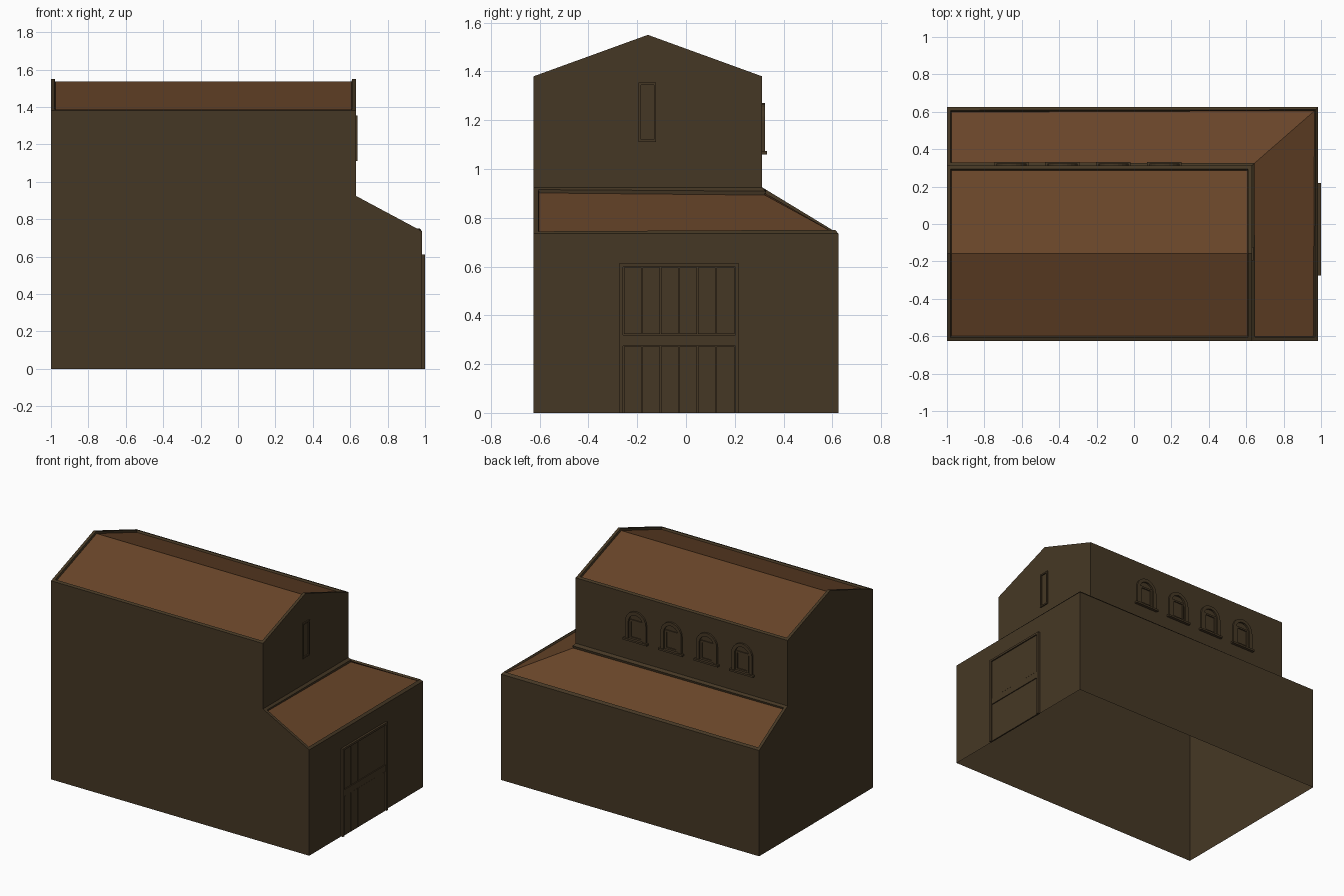
import bpy, bmesh, math

if "Cube" in bpy.data.objects:
    bpy.data.objects.remove(bpy.data.objects["Cube"])


def material(name, rgb):
    m = bpy.data.materials.new(name)
    m.diffuse_color = (*rgb, 1)
    m.use_nodes = True
    m.node_tree.nodes["Principled BSDF"].inputs["Base Color"].default_value = m.diffuse_color
    return m


WALL = material("brown_wall", (0.060, 0.039, 0.018))
ROOF = material("rust_roof", (0.138, 0.059, 0.022))


def make_object(name, bm, mats):
    me = bpy.data.meshes.new(name)
    bm.to_mesh(me)
    bm.free()
    for m in mats:
        me.materials.append(m)
    ob = bpy.data.objects.new(name, me)
    bpy.context.collection.objects.link(ob)
    return ob


def box(bm, x0, x1, y0, y1, z0, z1):
    r = bmesh.ops.create_cube(bm, size=1)
    for v in r["verts"]:
        v.co = ((x0 + x1) / 2 + v.co.x * (x1 - x0),
                (y0 + y1) / 2 + v.co.y * (y1 - y0),
                (z0 + z1) / 2 + v.co.z * (z1 - z0))


# Main levels of the building
L, MR, R = -1.0, 0.63, 0.985          # left, tall part right, lean-to right
F, MB, B = -0.625, 0.312, 0.625       # front, tall part back, lean-to back
LOW, MID, EAVE, RIDGE = 0.735, 0.925, 1.38, 1.55
YR = (F + MB) / 2

# Building shell: one skin, open underneath
bm = bmesh.new()
cache = {}


def face(*pts):
    for p in pts:
        if p not in cache:
            cache[p] = bm.verts.new(p)
    return bm.faces.new([cache[p] for p in pts])


face((L, F, 0), (R, F, 0), (R, F, LOW), (MR, F, MID), (MR, F, EAVE), (L, F, EAVE))
face((L, B, 0), (L, F, 0), (L, F, EAVE), (L, YR, RIDGE), (L, MB, EAVE),
     (L, MB, MID), (L, B, LOW))
face((R, F, 0), (R, B, 0), (R, B, LOW), (R, F, LOW))
face((R, B, 0), (L, B, 0), (L, B, LOW), (R, B, LOW))
face((MR, F, MID), (MR, MB, MID), (MR, MB, EAVE), (MR, YR, RIDGE), (MR, F, EAVE))
face((MR, MB, MID), (L, MB, MID), (L, MB, EAVE), (MR, MB, EAVE))
gable_roof = [
    face((L, F, EAVE), (MR, F, EAVE), (MR, YR, RIDGE), (L, YR, RIDGE)),
    face((MR, MB, EAVE), (L, MB, EAVE), (L, YR, RIDGE), (MR, YR, RIDGE))]
lean_roof = [
    face((R, F, LOW), (R, B, LOW), (MR, MB, MID), (MR, F, MID)),
    face((R, B, LOW), (L, B, LOW), (L, MB, MID), (MR, MB, MID))]
bm.normal_update()
# Sunken roof panels inside a narrow rim
for panels in (gable_roof, lean_roof):
    bmesh.ops.inset_region(bm, faces=panels, thickness=0.02, use_even_offset=True)
    bmesh.ops.inset_region(bm, faces=panels, thickness=0.003, depth=-0.014,
                           use_even_offset=True)
    for f in panels:
        f.material_index = 1
make_object("building_shell", bm, [WALL, ROOF])

# Barn door: frame, middle rail, two rows of planks
D0, D1, DT = -0.275, 0.218, 0.612
bm = bmesh.new()
box(bm, R - 0.002, 1.0, D0, D0 + 0.016, 0, DT)
box(bm, R - 0.002, 1.0, D1 - 0.016, D1, 0, DT)
box(bm, R - 0.002, 1.0, D0 + 0.016, D1 - 0.016, DT - 0.014, DT)
make_object("door_frame", bm, [WALL])
bm = bmesh.new()
box(bm, R - 0.002, 0.996, D0 + 0.016, D1 - 0.016, 0.275, 0.32)
make_object("door_rail", bm, [WALL])
bm = bmesh.new()
step = (D1 - D0 - 0.036) / 6
for z0, z1 in ((0.0, 0.272), (0.323, 0.597)):
    for i in range(6):
        y = D0 + 0.018 + i * step
        box(bm, R - 0.002, 0.993, y + 0.002, y + step - 0.002, z0, z1)
make_object("door_planks", bm, [WALL])

# Slit window in the gable end
bm = bmesh.new()
y0, y1, z0, z1 = -0.194, -0.122, 1.11, 1.355
for b in ((y0, y0 + 0.01, z0, z1), (y1 - 0.01, y1, z0, z1),
          (y0 + 0.01, y1 - 0.01, z0, z0 + 0.01),
          (y0 + 0.01, y1 - 0.01, z1 - 0.01, z1)):
    box(bm, MR - 0.002, MR + 0.008, *b)
make_object("slit_window_frame", bm, [WALL])


def arch(cx, half, z0, spring, n=10):
    """Outline of a round-headed opening, from bottom left to bottom right."""
    pts = [(cx - half, z0)]
    pts += [(cx - half * math.cos(math.pi * i / n),
             spring + half * math.sin(math.pi * i / n)) for i in range(n + 1)]
    return pts + [(cx + half, z0)]


# Four arched windows along the tall back wall
for k, cx in enumerate((-0.655, -0.383, -0.11, 0.162), 1):
    bm = bmesh.new()
    outer, inner = arch(cx, 0.08, 1.072, 1.19), arch(cx, 0.056, 1.072, 1.19)
    loops = [[bm.verts.new((x, y, z)) for x, z in pts] for pts, y in
             ((outer, MB - 0.002), (outer, MB + 0.012),
              (inner, MB + 0.012), (inner, MB - 0.002))]
    for a, b in zip(loops, loops[1:] + loops[:1]):
        for i in range(len(a) - 1):
            bm.faces.new((a[i], a[i + 1], b[i + 1], b[i]))
    for e in (0, -1):
        bm.faces.new([lp[e] for lp in loops])
    bmesh.ops.recalc_face_normals(bm, faces=bm.faces)
    make_object(f"arched_window_frame_{k}", bm, [WALL])

    bm = bmesh.new()
    box(bm, cx - 0.092, cx + 0.092, MB - 0.002, MB + 0.02, 1.06, 1.073)
    make_object(f"window_sill_{k}", bm, [WALL])

    # Inner square casing around the pane
    bm = bmesh.new()
    for b in ((cx - 0.05, cx - 0.038, 1.076, 1.208), (cx + 0.038, cx + 0.05, 1.076, 1.208),
              (cx - 0.038, cx + 0.038, 1.076, 1.088), (cx - 0.038, cx + 0.038, 1.196, 1.208)):
        box(bm, b[0], b[1], MB - 0.002, MB + 0.007, b[2], b[3])
    make_object(f"window_casing_{k}", bm, [WALL])
